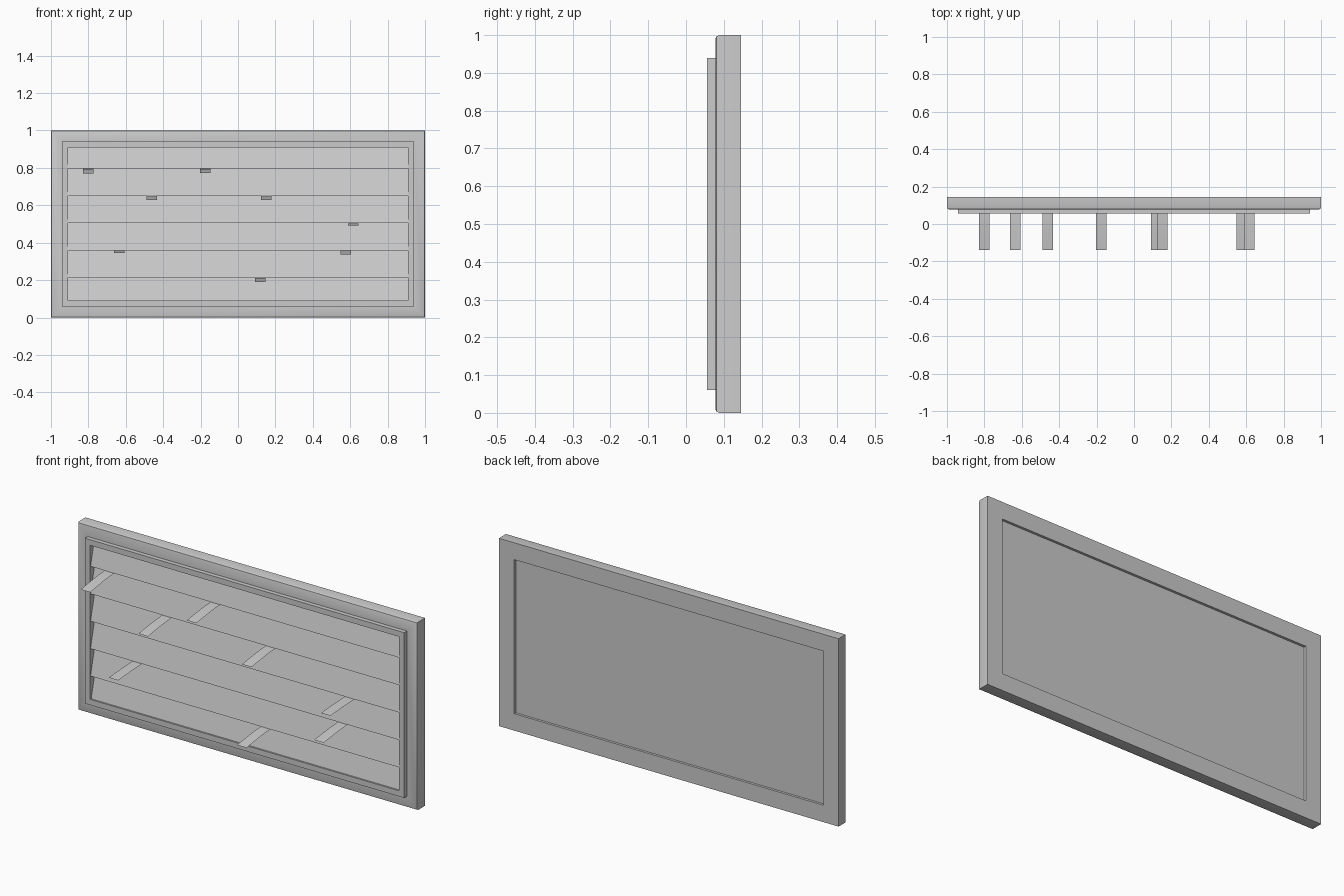
import bpy

if "Cube" in bpy.data.objects:
    bpy.data.objects.remove(bpy.data.objects["Cube"])


def make_object(name, verts, faces, smooth=False):
    mesh = bpy.data.meshes.new(name)
    mesh.from_pydata(verts, [], faces)
    mesh.update()
    obj = bpy.data.objects.new(name, mesh)
    bpy.context.collection.objects.link(obj)
    if smooth:
        bpy.ops.object.select_all(action='DESELECT')
        obj.select_set(True)
        bpy.context.view_layer.objects.active = obj
        bpy.ops.object.shade_smooth_by_angle(angle=0.7)
    return obj


def box_from_side(name, x0, x1, outline):
    """Extrude a (y, z) outline along x."""
    n = len(outline)
    verts = [(x, y, z) for x in (x0, x1) for y, z in outline]
    faces = [tuple(range(n - 1, -1, -1)), tuple(range(n, 2 * n))]
    faces += [(i, (i + 1) % n, n + (i + 1) % n, n + i) for i in range(n)]
    return make_object(name, verts, faces)


# Frame: (inset, y) profile swept around the rectangle
profile = [(0, 0.145), (0, 0.088), (0.003, 0.081), (0.01, 0.078),
           (0.06, 0.078), (0.06, 0.055), (0.09, 0.055), (0.09, 0.145)]
verts = []
for d, y in profile:
    verts += [(-1 + d, y, d), (1 - d, y, d), (1 - d, y, 1 - d), (-1 + d, y, 1 - d)]
n = len(profile)
faces = []
for i in range(n):
    a, b = 4 * i, 4 * ((i + 1) % n)
    for k in range(4):
        m = (k + 1) % 4
        faces.append((a + k, a + m, b + m, b + k))
make_object("frame", verts, faces, smooth=True)

# Back panel, slightly recessed
box_from_side("back_panel", -0.91, 0.91,
              [(0.122, 0.09), (0.132, 0.09), (0.132, 0.91), (0.122, 0.91)])

# Tilted slats, lower edge forward
PITCH = 0.146
slat_bottoms = [0.797 - PITCH * i for i in range(6)]
for i, z in enumerate(slat_bottoms):
    top = min(z + PITCH + 0.005, 0.945)
    y_top = 0.058 + 0.036 * (top - z) / PITCH
    box_from_side(f"slat_{i + 1}", -0.909, 0.909,
                  [(0.058, z), (0.064, z), (y_top + 0.006, top), (y_top, top)])

# Ribbons blown forward from the slats: (slat index, x centre, drop)
ribbons = [(0, -0.80, 0.025), (0, -0.175, 0.022), (1, -0.46, 0.023),
           (1, 0.15, 0.023), (2, 0.615, 0.012), (3, -0.635, 0.012),
           (3, 0.575, 0.02), (4, 0.12, 0.023)]
STEPS = 6
for i, (slat, x, drop) in enumerate(ribbons):
    verts = []
    for s in range(STEPS + 1):
        t = s / STEPS
        z = slat_bottoms[slat] - 0.001 - drop * t ** 1.4
        y = 0.063 - 0.203 * t
        verts += [(x - 0.028, y, z), (x + 0.028, y, z)]
    faces = [(2 * s, 2 * s + 2, 2 * s + 3, 2 * s + 1) for s in range(STEPS)]
    make_object(f"ribbon_{i + 1}", verts, faces, smooth=True)

# Consistent outward normals on the solid parts
import bmesh
for obj in bpy.data.objects:
    if not obj.name.startswith("ribbon"):
        bm = bmesh.new()
        bm.from_mesh(obj.data)
        bmesh.ops.recalc_face_normals(bm, faces=bm.faces)
        bm.to_mesh(obj.data)
        bm.free()
    else:
        # Ribbons face upwards
        if obj.data.polygons[0].normal.z < 0:
            obj.data.flip_normals()
